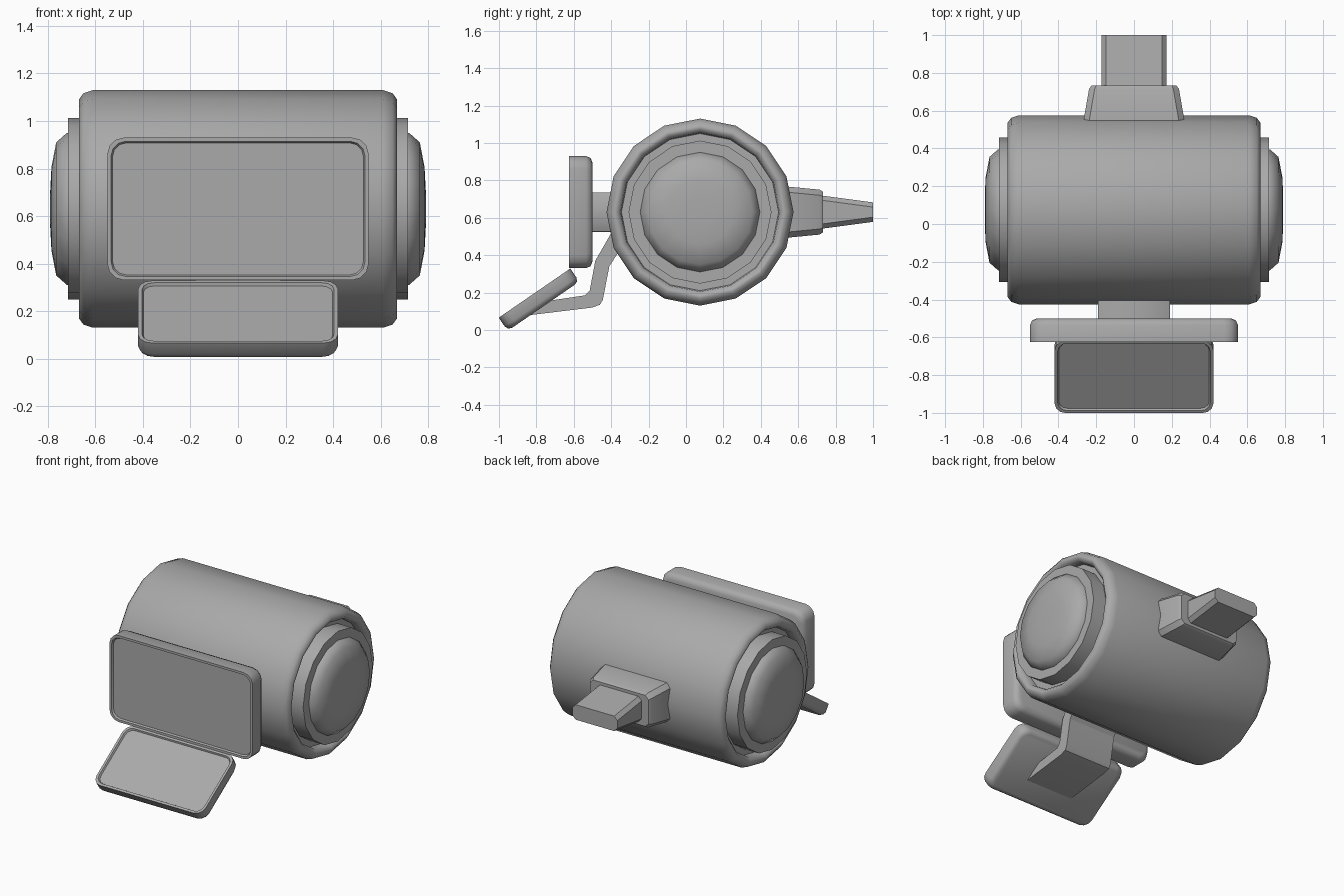
import bpy, bmesh, math
from mathutils import Matrix, Vector

if "Cube" in bpy.data.objects:
    bpy.data.objects.remove(bpy.data.objects["Cube"])

grey = bpy.data.materials.new("plain grey")
grey.use_nodes = True
colour = (0.4, 0.4, 0.4, 1)
grey.diffuse_color = colour
grey.node_tree.nodes["Principled BSDF"].inputs["Base Color"].default_value = colour


def finish(name, bm, angle):
    bmesh.ops.recalc_face_normals(bm, faces=bm.faces)
    mesh = bpy.data.meshes.new(name)
    bm.to_mesh(mesh)
    bm.free()
    mesh.materials.append(grey)
    obj = bpy.data.objects.new(name, mesh)
    bpy.context.collection.objects.link(obj)
    bpy.ops.object.select_all(action="DESELECT")
    obj.select_set(True)
    bpy.context.view_layer.objects.active = obj
    bpy.ops.object.shade_smooth_by_angle(angle=math.radians(angle))


def loft(bm, rings):
    """Skin a list of equal point rings and cap both ends."""
    loops = [[bm.verts.new(p) for p in ring] for ring in rings]
    n = len(loops[0])
    for a, b in zip(loops, loops[1:]):
        for i in range(n):
            j = (i + 1) % n
            bm.faces.new((a[i], a[j], b[j], b[i]))
    bm.faces.new(loops[0])
    bm.faces.new(loops[-1])


def lathe(name, profile, sides=16):
    """Turn (x, radius) points round the drum axis."""
    steps = [2 * math.pi * i / sides for i in range(sides)]
    bm = bmesh.new()
    loft(bm, [[AXIS + Vector((x, r * math.sin(t), r * math.cos(t))) for t in steps]
              for x, r in profile])
    finish(name, bm, 50)


def rounded_block(name, place, layers, segments=2, angle=50):
    """Stack rounded rectangles: (depth, half width, half height, corner)."""
    bm = bmesh.new()
    rings = []
    for d, w, h, c in layers:
        ring = []
        for k, (sx, sz) in enumerate(((1, 1), (-1, 1), (-1, -1), (1, -1))):
            for s in range(segments + 1):
                t = math.pi / 2 * (k + s / segments)
                ring.append(place @ Vector((sx * (w - c) + c * math.cos(t), d,
                                            sz * (h - c) + c * math.sin(t))))
        rings.append(ring)
    loft(bm, rings)
    finish(name, bm, angle)


def panel(name, place, w, h, thick, bevel, corner):
    """Plate with a soft back edge and a shallow framed front."""
    rounded_block(name, place, [
        (thick, w - bevel, h - bevel, corner - bevel * 0.5),
        (thick - bevel * 0.3, w - bevel * 0.3, h - bevel * 0.3, corner),
        (thick - bevel, w, h, corner),
        (0, w, h, corner),
        (0, w - 0.016, h - 0.016, corner - 0.01),
        (0.012, w - 0.022, h - 0.022, corner - 0.012)], segments=3)


# Drum with rolled rims and recessed ends
AXIS = Vector((0, 0.075, 0.63))
rim = [(0.61, 0.42), (0.65, 0.425), (0.668, 0.445), (0.67, 0.46),
       (0.65, 0.487), (0.61, 0.5)]
lathe("drum", [(-x, r) for x, r in rim] + rim[::-1])

# Stepped collars and domed caps on both ends
for side, sign in (("left", 1), ("right", -1)):
    lathe(side + "_collar", [(sign * x, 0.382) for x in (0.59, 0.715)])
    dome = [(0.7, 0.32), (0.72, 0.32), (0.765, 0.28), (0.785, 0.175), (0.79, 0.08)]
    lathe(side + "_cap", [(sign * x, r) for x, r in dome])

# Upright front panel and its mount
panel("front_panel", Matrix.Translation((0, -0.625, 0.63)), 0.55, 0.3, 0.125, 0.035, 0.07)
rounded_block("panel_mount", Matrix.Translation((0, 0, 0.63)),
              [(-0.51, 0.19, 0.105, 0.002), (-0.3, 0.19, 0.105, 0.002)], 1)

# Tilted lower panel, front face turned upward
tilt = Matrix.Translation((0, -0.81, 0.197)) @ Matrix.Rotation(math.radians(-55.5), 4, "X")
panel("lower_panel", tilt, 0.42, 0.232, 0.085, 0.028, 0.06)

# Bent arm carrying the lower panel
outline = [(-0.83, 0.08), (-0.5, 0.12), (-0.46, 0.135), (-0.445, 0.16), (-0.41, 0.34),
           (-0.3, 0.51), (-0.37, 0.57), (-0.485, 0.37), (-0.515, 0.21),
           (-0.54, 0.185), (-0.74, 0.155)]
bm = bmesh.new()
loft(bm, [[(x, y, z) for y, z in outline] for x in (-0.18, 0.18)])
finish("lower_arm", bm, 20)

# Flared rear socket and tapering plug
rear = Matrix.Translation((0, 0, 0.63))
rounded_block("rear_socket", rear, [
    (0.48, 0.275, 0.14, 0.03), (0.56, 0.265, 0.135, 0.03), (0.715, 0.238, 0.12, 0.03),
    (0.733, 0.225, 0.108, 0.025)], 1, 30)
rounded_block("rear_plug", rear, [
    (0.7, 0.173, 0.092, 0.025), (1.0, 0.173, 0.052, 0.025)], 1, 30)
